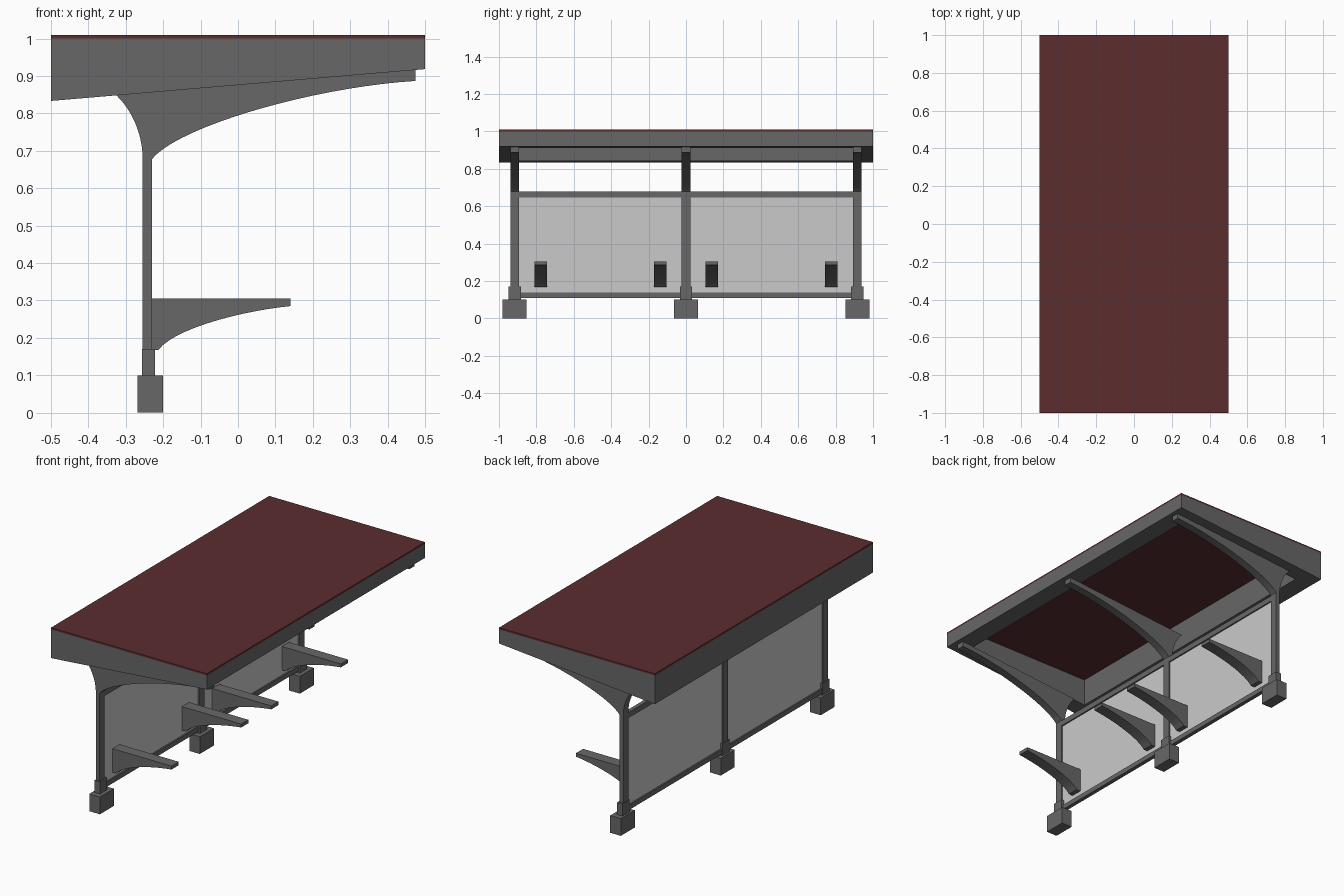
import bpy
import bmesh
from mathutils import Vector
from mathutils.geometry import interpolate_bezier

cube = bpy.data.objects.get("Cube")
if cube:
    bpy.data.objects.remove(cube, do_unlink=True)


def material(name, rgb):
    mat = bpy.data.materials.new(name)
    mat.use_nodes = True
    mat.diffuse_color = (*rgb, 1)
    mat.node_tree.nodes["Principled BSDF"].inputs["Base Color"].default_value = (*rgb, 1)
    return mat


GREY = material("grey metal", (0.137, 0.137, 0.137))
RED = material("dark red roofing", (0.106, 0.026, 0.028))
PANE = material("pale panel", (0.59, 0.59, 0.59))


def curve(a, b, c, d, steps=14):
    """Points of a bezier curve in the x-z plane."""
    pts = [Vector((p[0], p[1], 0)) for p in (a, b, c, d)]
    return [(p.x, p.y) for p in interpolate_bezier(*pts, steps)]


def prism(name, profile, y0, y1, mat, smooth=False):
    """Extrude an x-z profile from y0 to y1."""
    bm = bmesh.new()
    face = bm.faces.new([bm.verts.new((x, y0, z)) for x, z in profile])
    ext = bmesh.ops.extrude_face_region(bm, geom=[face])
    moved = [v for v in ext["geom"] if isinstance(v, bmesh.types.BMVert)]
    bmesh.ops.translate(bm, verts=moved, vec=(0, y1 - y0, 0))
    bmesh.ops.recalc_face_normals(bm, faces=bm.faces)
    mesh = bpy.data.meshes.new(name)
    bm.to_mesh(mesh)
    bm.free()
    mesh.materials.append(mat)
    obj = bpy.data.objects.new(name, mesh)
    bpy.context.collection.objects.link(obj)
    if smooth:
        bpy.ops.object.select_all(action="DESELECT")
        obj.select_set(True)
        bpy.context.view_layer.objects.active = obj
        bpy.ops.object.shade_smooth_by_angle()
    return obj


def box(name, x0, x1, y0, y1, z0, z1, mat):
    return prism(name, [(x0, z0), (x1, z0), (x1, z1), (x0, z1)], y0, y1, mat)


# Roof: thin sheet on a deep frame whose underside rises towards the open side
TOP, BORDER = 1.0, 0.1


def underside(x):
    return 0.876 + 0.085 * x


def frame_bar(name, x0, x1, y0, y1):
    prism(name, [(x0, underside(x0)), (x1, underside(x1)), (x1, TOP), (x0, TOP)], y0, y1, GREY)


inner_x, inner_y = 0.5 - BORDER, 1 - BORDER
box("roof_sheet", -0.5, 0.5, -1, 1, TOP, 1.01, RED)
frame_bar("roof_end_front", -0.5, 0.5, -1, -inner_y)
frame_bar("roof_end_back", -0.5, 0.5, inner_y, 1)
frame_bar("roof_fascia_low", -0.5, -inner_x, -inner_y, inner_y)
frame_bar("roof_fascia_high", inner_x, 0.5, -inner_y, inner_y)

# Posts flaring into curved roof arms, each on a sleeve and footing
BACK, FACE = -0.255, -0.23
post_profile = (
    [(BACK, 0.17), (FACE, 0.17)]
    + curve((FACE, 0.678), (-0.16, 0.765), (0.2, 0.87), (0.475, 0.887), 20)
    + [(0.475, underside(0.475))]
    + curve((-0.325, underside(-0.325)), (-0.28, 0.805), (BACK, 0.74), (BACK, 0.68))
)
POST_Y, HALF = 0.916, 0.023
for label, y in (("front", -POST_Y), ("middle", 0), ("back", POST_Y)):
    prism("post_and_arm_" + label, post_profile, y - HALF, y + HALF, GREY, True)
    box("sleeve_" + label, -0.257, -0.222, y - 0.033, y + 0.033, 0.1, 0.17, GREY)
    box("footing_" + label, -0.268, -0.2, y - 0.064, y + 0.064, 0, 0.1, GREY)

# Wall bays: two rails and a thin panel between neighbouring posts
seat_profile = (
    [(-0.24, 0.305), (-0.24, 0.168)]
    + curve((-0.213, 0.168), (-0.17, 0.225), (0.01, 0.272), (0.14, 0.285))
    + [(0.14, 0.305)]
)
for label, side in (("front", -1), ("back", 1)):
    y0, y1 = sorted((side * HALF, side * (POST_Y - HALF)))
    box("top_rail_" + label, -0.254, -0.231, y0, y1, 0.645, 0.677, GREY)
    box("bottom_rail_" + label, -0.254, -0.231, y0, y1, 0.11, 0.138, GREY)
    box("wall_panel_" + label, -0.246, -0.239, y0, y1, 0.138, 0.645, PANE)
    # Tapered seat brackets
    for place, offset in (("inner", 0.138), ("outer", 0.776)):
        y = side * offset
        prism(f"seat_bracket_{label}_{place}", seat_profile, y - 0.033, y + 0.033, GREY, True)
